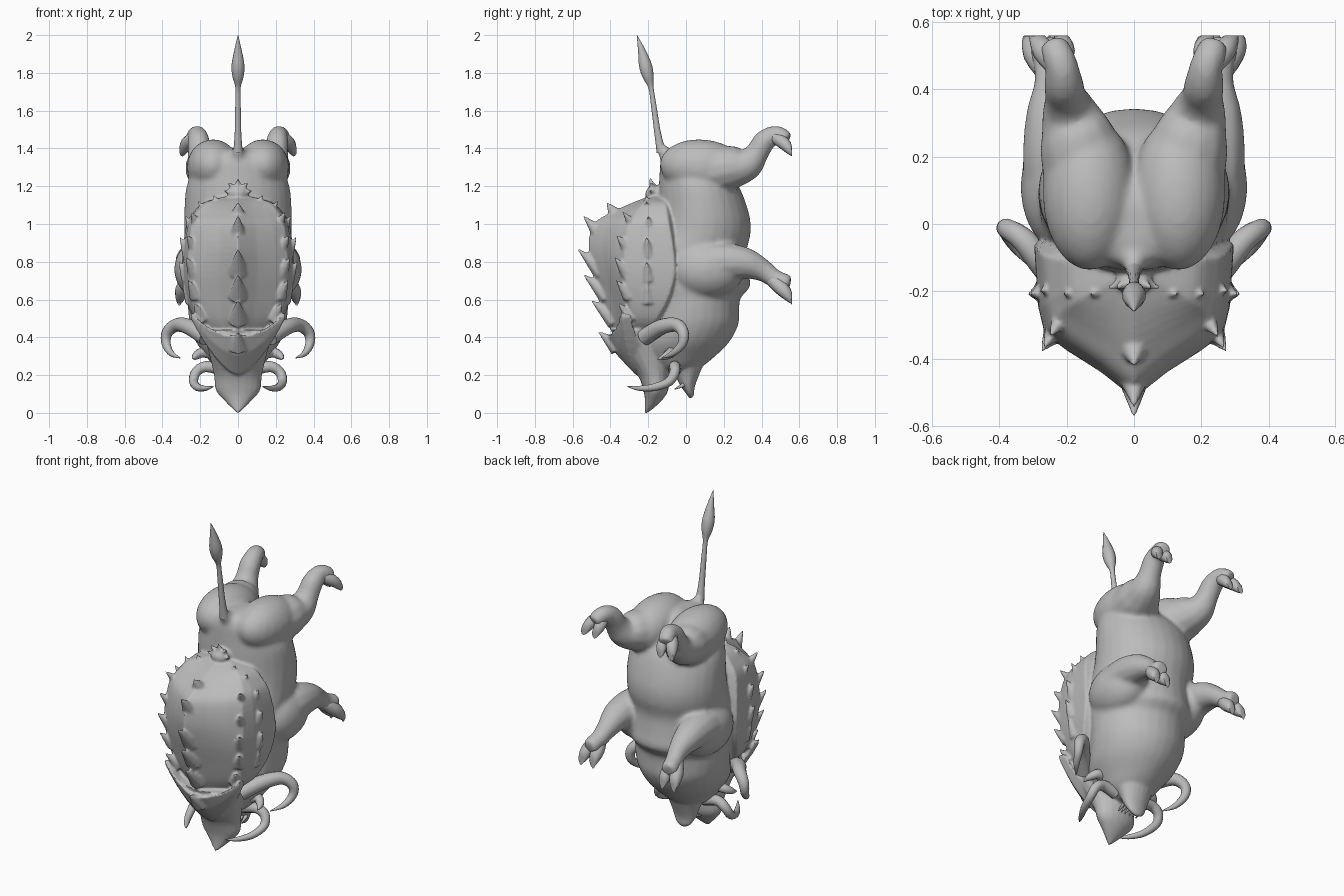
import bpy, bmesh, math
from mathutils import Vector, Matrix

if "Cube" in bpy.data.objects:
    bpy.data.objects.remove(bpy.data.objects["Cube"])

grey = bpy.data.materials.new("hide_grey")
grey.diffuse_color = (0.5, 0.5, 0.5, 1)
grey.use_nodes = True
grey.node_tree.nodes["Principled BSDF"].inputs["Base Color"].default_value = grey.diffuse_color


def spline(rows, k):
    """Catmull-Rom resampling of rows of numbers."""
    out, n = [], len(rows)
    for i in range(n - 1):
        a, b, c, d = (rows[max(i - 1, 0)], rows[i], rows[i + 1], rows[min(i + 2, n - 1)])
        for j in range(k):
            t = j / k
            out.append([0.5 * (2 * q + (r - p) * t + (2 * p - 5 * q + 4 * r - s) * t * t
                               + (3 * q - p - 3 * r + s) * t ** 3)
                        for p, q, r, s in zip(a, b, c, d)])
    return out + [list(rows[-1])]


def skin(name, rings, angle=50):
    """Join closed rings of points into a capped solid."""
    bm = bmesh.new()
    vs = [[bm.verts.new((p[0], min(p[1], 0.56), p[2])) for p in r] for r in rings]
    n = len(rings[0])
    for a, b in zip(vs, vs[1:]):
        for i in range(n):
            bm.faces.new((a[i], a[(i + 1) % n], b[(i + 1) % n], b[i]))
    bm.faces.new(vs[0])
    bm.faces.new(vs[-1])
    bmesh.ops.recalc_face_normals(bm, faces=bm.faces)
    me = bpy.data.meshes.new(name)
    bm.to_mesh(me)
    bm.free()
    me.materials.append(grey)
    ob = bpy.data.objects.new(name, me)
    bpy.context.collection.objects.link(ob)
    bpy.context.view_layer.objects.active = ob
    ob.select_set(True)
    bpy.ops.object.shade_smooth_by_angle(angle=math.radians(angle))
    ob.select_set(False)
    return ob


def loft(name, rows, n=28, k=4):
    """Elliptical sections along z: z, centre y, half width, half depth."""
    rings = []
    for z, cy, rx, ry in spline(rows, k):
        rings.append([(rx * math.cos(2 * math.pi * i / n),
                       cy + ry * math.sin(2 * math.pi * i / n), z) for i in range(n)])
    return skin(name, rings)


def tube(name, rows, n=12, k=4, side=1):
    """Round sections along a path: x, y, z, radius."""
    pts = spline([(side * r[0],) + tuple(r[1:]) for r in rows], k)
    ps = [Vector(p[:3]) for p in pts]
    u, old, rings = None, None, []
    for i, p in enumerate(ps):
        t = (ps[min(i + 1, len(ps) - 1)] - ps[max(i - 1, 0)]).normalized()
        u = t.orthogonal().normalized() if u is None else old.rotation_difference(t) @ u
        old, v, r = t, t.cross(u), max(pts[i][3], 0.001)
        rings.append([p + r * (u * math.cos(2 * math.pi * j / n)
                               + v * math.sin(2 * math.pi * j / n)) for j in range(n)])
    return skin(name, rings)


def spike(name, base, tip, r, side=1):
    return tube(name, [(*base, r), (*tip, 0.003)], 8, 1, side)


def ball(name, c, rad, rot=0):
    bm = bmesh.new()
    bmesh.ops.create_uvsphere(bm, u_segments=24, v_segments=14, radius=1)
    bm.transform(Matrix.Translation(c) @ Matrix.Rotation(rot, 4, 'X') @ Matrix.Diagonal((*rad, 1)))
    me = bpy.data.meshes.new(name)
    bm.to_mesh(me)
    bm.free()
    me.materials.append(grey)
    me.shade_smooth()
    ob = bpy.data.objects.new(name, me)
    bpy.context.collection.objects.link(ob)
    return ob


def blend(name, parts, voxel, rounds):
    """Fuse overlapping solids into one smooth skin."""
    for p in parts:
        p.select_set(True)
    ob = bpy.context.view_layer.objects.active = parts[0]
    bpy.ops.object.join()
    ob.name = name
    m = ob.modifiers.new("fuse", 'REMESH')
    m.mode, m.voxel_size, m.use_smooth_shade = 'VOXEL', voxel, True
    m = ob.modifiers.new("soften", 'SMOOTH')
    m.factor, m.iterations = 0.5, rounds
    for m in list(ob.modifiers):
        bpy.ops.object.modifier_apply(modifier=m.name)
    ob.select_set(False)
    return ob


# Torso, tail root and legs, fused into one hide
hide = [loft("torso", [(1.40, .0, .04, .06), (1.38, .0, .13, .11), (1.33, .01, .2, .145),
                       (1.27, .04, .24, .18), (1.19, .07, .275, .215), (1.05, .09, .285, .245),
                       (.95, .08, .284, .262), (.85, .04, .28, .28), (.75, .04, .275, .29),
                       (.67, .04, .278, .3), (.61, .03, .268, .26), (.55, .03, .265, .252),
                       (.47, .02, .255, .258), (.38, -.02, .225, .253), (.3, -.05, .17, .205),
                       (.24, -.05, .12, .13), (.2, -.04, .05, .06)]),
        tube("tail_root", [(0, -.02, 1.25, .11), (0, -.08, 1.34, .06), (0, -.13, 1.4, .028),
                           (0, -.145, 1.45, .02)])]
for s in (1, -1):
    hide += [
        ball("thigh", (s * .132, .09, 1.3), (.14, .23, .147), math.radians(-6)),
        tube("hind_leg", [(.15, .12, 1.28, .12), (.165, .24, 1.3, .118), (.19, .325, 1.318, .088),
                          (.202, .375, 1.375, .064), (.208, .415, 1.438, .06),
                          (.215, .47, 1.472, .05), (.23, .51, 1.46, .048),
                          (.24, .54, 1.445, .04)], side=s),
        ball("shoulder", (s * .2, .11, .76), (.138, .2, .155)),
        tube("front_leg", [(.21, .06, .77, .12), (.23, .2, .8, .104), (.24, .32, .79, .084),
                           (.24, .41, .752, .06), (.25, .47, .71, .05), (.26, .52, .69, .05),
                           (.265, .55, .68, .042)], side=s)]
body = [blend("hide", hide, .012, 7)]

# Lower jaw and snout
body.append(loft("lower_jaw", [(.36, .0, .17, .15), (.27, .0, .12, .1), (.2, .005, .09, .064),
                               (.14, .01, .07, .037), (.1, .022, .047, .02),
                               (.08, .025, .02, .01)], 20))
body.append(loft("snout", [(.44, -.25, .19, .15), (.3, -.2, .15, .125), (.2, -.17, .127, .085),
                           (.12, -.16, .117, .066), (.06, -.175, .067, .042),
                           (.0, -.21, .006, .008)], 20))

# Ridged back shell: z, ridge y, half width, corner y, rim y
shell = [(1.145, -.19, .07, -.17, -.13), (1.115, -.27, .175, -.22, -.11),
         (1.06, -.39, .23, -.26, -.1), (1.0, -.48, .262, -.3, -.09), (.88, -.508, .28, -.32, -.07),
         (.75, -.485, .285, -.32, -.06), (.62, -.445, .27, -.3, -.09), (.5, -.41, .23, -.28, -.15),
         (.42, -.38, .16, -.26, -.2)]
rings = []
for z, yr, w, yc, ye in spline(shell, 4):
    half = [(.35 * w, yr + .36 * (yc - yr)), (.7 * w, yr + .7 * (yc - yr)), (.93 * w, yc - .005),
            (w, yc + .3 * (ye - yc)), (1.04 * w, ye), (.8 * w, ye + .03)]
    rings.append([(0, yr - .01, z)] + [(x, y, z) for x, y in half]
                 + [(-x, y, z) for x, y in reversed(half)])
body.append(skin("back_shell", rings, 40))

# Ridge spikes, leaning up out of broad roots
for z, y, tz, ty in [(1.03, -.36, 1.115, -.42), (.93, -.44, 1.045, -.545), (.75, -.445, .87, -.575),
                     (.62, -.415, .735, -.545), (.49, -.375, .6, -.505), (.35, -.36, .43, -.465)]:
    body.append(spike("ridge_spike", (0, y, z), (0, ty, tz), .055))
# Flank and rim spikes
for s in (1, -1):
    for x, y, z in [(.205, -.275, 1.02), (.225, -.31, .9), (.23, -.32, .78), (.22, -.31, .66),
                    (.19, -.3, .54)]:
        body.append(spike("flank_spike", (x, y + .01, z - .04), (x + .045, y - .06, z + .045), .042, s))
    for x, y, z in [(.09, -.2, 1.1), (.17, -.2, 1.07), (.24, -.19, .99), (.27, -.2, .88),
                    (.275, -.2, .75), (.255, -.2, .63)]:
        body.append(spike("rim_spike", (x - .01, y, z - .04), (x + .04, y - .01, z + .055), .038, s))
# Knobbly tuft above the shell
body.append(ball("tuft_base", (0, -.165, 1.16), (.055, .05, .045)))
for a in range(5):
    t = math.radians(a * 45)
    body.append(spike("tuft_spike", (0, -.165, 1.165),
                      (.08 * math.cos(t), -.19, 1.175 + .07 * math.sin(t)), .032))

# Brow plate swept up to a point on each side
rings = []
for i in range(-8, 9):
    f = i / 8
    top, low = .41 + .125 * abs(f) ** 2.2, .20 + .3 * abs(f) ** 1.6
    x, yt = .25 * f, -.425 + .08 * abs(f)
    yl = -.265 - .075 * abs(f)
    ym, zm = (yt + yl) / 2 - .02 * (1 - abs(f)), (top + low) / 2
    d = .1 - .05 * abs(f)
    rings.append([(x, yt, top), (x, ym, zm), (x, yl, low),
                  (x, yl + d, low + .005), (x, yt + d, top - .01)])
body.append(skin("brow_plate", rings, 40))
blend("armoured_body", body, .008, 2)

# Tail with a blade tip
tube("tail", [(0, -.13, 1.38, .026), (0, -.15, 1.48, .018), (0, -.17, 1.62, .015),
              (0, -.185, 1.72, .014), (0, -.2, 1.78, .03), (0, -.215, 1.84, .035),
              (0, -.235, 1.92, .02), (0, -.26, 2.0, .001)])

for s in (1, -1):
    # Cloven toes, flat on the sole
    for dx in (-.032, .042):
        tube("hind_toe", [(.225, .46, 1.465, .03), (.235 + dx * .8, .515, 1.43, .034),
                          (.25 + dx, .56, 1.38, .02), (.252 + dx, .575, 1.36, .004)], 10, 3, s)
        tube("front_toe", [(.255, .45, .71, .035), (.26 + dx * .8, .51, .655, .038),
                           (.265 + dx, .555, .605, .024), (.265 + dx * 1.1, .575, .57, .004)],
             10, 3, s)
    # Curled horn, tusk and ear
    tube("horn", [(.17, -.22, .4, .045), (.26, -.13, .455, .042), (.325, -.05, .465, .036),
                  (.375, -.015, .425, .03), (.38, -.02, .365, .024), (.353, -.07, .315, .016),
                  (.305, -.13, .29, .002)], side=s)
    tube("tusk", [(.08, -.06, .23, .035), (.17, -.06, .245, .03), (.222, -.06, .215, .027),
                  (.235, -.09, .165, .024), (.213, -.17, .135, .02), (.17, -.25, .13, .013),
                  (.13, -.31, .14, .002)], side=s)
    tube("ear", [(.14, -.1, .32, .035), (.19, -.08, .32, .028), (.225, -.11, .3, .02),
                 (.235, -.15, .285, .002)], 10, 3, s)
    # Small teeth along the lower lip
    for x in (.015, .04, .062):
        spike("tooth", (x, -.01, .15), (x, -.06, .125), .012, s)
